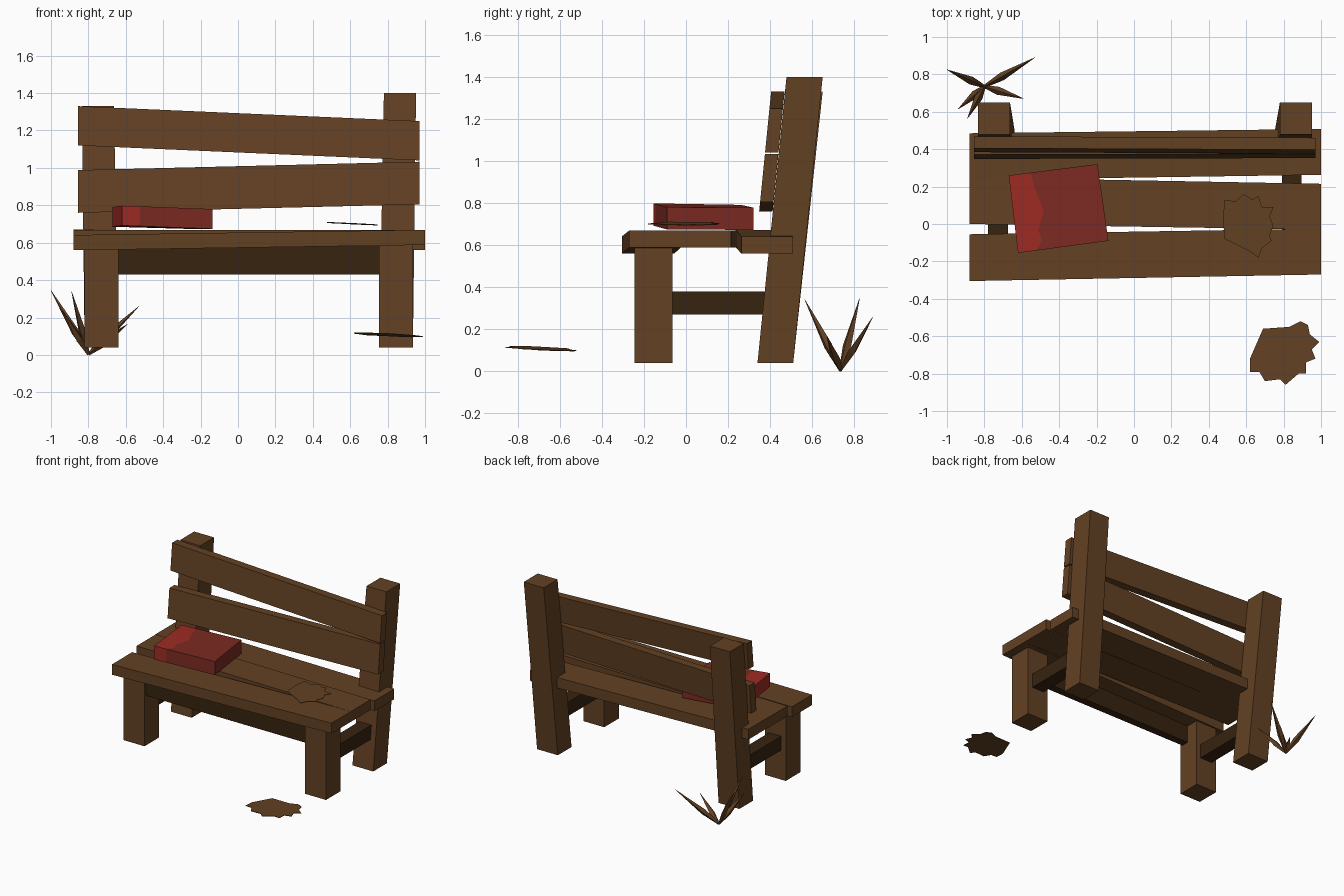
import bpy, bmesh
from mathutils import Vector

cube = bpy.data.objects.get("Cube")
if cube:
    bpy.data.objects.remove(cube, do_unlink=True)


def material(name, rgb):
    mat = bpy.data.materials.new(name)
    mat.use_nodes = True
    color = (*rgb, 1)
    mat.diffuse_color = color
    mat.node_tree.nodes["Principled BSDF"].inputs["Base Color"].default_value = color
    return mat


wood = material("brown wood", (0.125, 0.053, 0.017))
dark_wood = material("dark brown wood", (0.038, 0.017, 0.005))
red = material("dark red cloth", (0.205, 0.023, 0.016))
bright_red = material("bright red cloth", (0.34, 0.024, 0.017))


def loft(name, rings, mat, split=None):
    """Join matching rings of points into a closed solid; split cuts both caps."""
    bm = bmesh.new()
    loops = [[bm.verts.new(p) for p in ring] for ring in rings]
    n = len(loops[0])
    for a, b in zip(loops, loops[1:]):
        for i in range(n):
            j = (i + 1) % n
            bm.faces.new((a[i], a[j], b[j], b[i]))
    for cap in (loops[0], loops[-1]):
        bm.faces.new(cap)
        if split:
            bmesh.ops.connect_verts(bm, verts=[cap[i] for i in split])
    bmesh.ops.recalc_face_normals(bm, faces=bm.faces)
    mesh = bpy.data.meshes.new(name)
    bm.to_mesh(mesh)
    bm.free()
    mesh.materials.append(mat)
    obj = bpy.data.objects.new(name, mesh)
    bpy.context.collection.objects.link(obj)
    return obj


def level_ring(z, x, y, width, depth):
    """Horizontal rectangle starting at its left front corner."""
    return [(x, y, z), (x + width, y, z), (x + width, y + depth, z), (x, y + depth, z)]


def end_ring(x, y, z, depth, height, lean=0):
    """Upright rectangle across x, leaning back by lean over its height."""
    return [(x, y, z), (x, y + depth, z),
            (x, y + depth + lean, z + height), (x, y + lean, z + height)]


# Legs and leaning back posts
LEG = 0.18
for side, x, top_x, top_z in (("right", -0.82, -0.835, 1.33), ("left", 0.755, 0.78, 1.4)):
    loft(side + "_front_leg", [level_ring(0.04, x, -0.245, LEG, LEG),
                               level_ring(0.6, x, -0.245, LEG, LEG)], wood)
    loft(side + "_back_post", [level_ring(0.04, x, 0.34, LEG, 0.17),
                               level_ring(top_z, top_x, 0.478, 0.172, 0.172)], wood)

# Dark rails under the seat
for side, x in (("right", -0.78), ("left", 0.79)):
    loft(side + "_side_rail", [level_ring(z, x, -0.1, 0.105, 0.5) for z in (0.27, 0.38)], dark_wood)
loft("front_apron", [end_ring(x, -0.225, 0.43, 0.06, 0.15) for x in (-0.7, 0.8)], dark_wood)

# Crooked seat planks: name, (y, z) at each end
for name, a, b in (("front", (-0.305, 0.56), (-0.27, 0.588)),
                   ("middle", (0.0, 0.588), (-0.03, 0.588)),
                   ("back", (0.235, 0.59), (0.263, 0.56))):
    loft(name + "_seat_plank", [end_ring(-0.88, *a, 0.25, 0.081),
                                end_ring(1.0, *b, 0.245, 0.081)], wood)

# Crooked back slats resting on the posts: height at each end
for name, za, zb, height in (("upper", 1.12, 1.04, 0.21), ("lower", 0.76, 0.805, 0.228)):
    loft(name + "_back_slat", [end_ring(x, 0.272 + 0.1 * z, z, 0.064, height, 0.1 * height)
                               for x, z in ((-0.855, za), (0.97, zb))], wood)

# Cushion with a bright worn band on one side
back_left, back_right = Vector((-0.67, 0.26, 0.685)), Vector((-0.195, 0.32, 0.672))
front_left, front_right = Vector((-0.62, -0.155, 0.692)), Vector((-0.137, -0.09, 0.674))
up = Vector((0, 0, 0.106))
rings = []
for v, band in ((0, 0.24), (0.3, 0.29), (0.5, 0.34), (0.75, 0.25), (0.88, 0.28), (1, 0.2)):
    left, right = back_left.lerp(front_left, v), back_right.lerp(front_right, v)
    low = [left, left.lerp(right, band), right]
    rings.append([p + up for p in low] + low[::-1])
cushion = loft("cushion", rings, red, split=(1, 4))
cushion.data.materials.append(bright_red)
for face in cushion.data.polygons:
    if any(i % 6 in (0, 5) for i in face.vertices):
        face.material_index = 1

# Jagged leaves: outline in hundredths around a centre, on a gentle tilt
GROUND = ((-18, -9), (-18, -2), (-11, 14), (3, 15), (9, 18), (13, 16), (14, 11), (19, 7),
          (15, 3), (17, -2), (12, -4), (12, -10), (8, -10), (1, -16), (-2, -13),
          (-10, -14), (-13, -9))
SEAT = ((-12, 13), (-6, 12), (-2, 16), (3, 13), (6, 15), (8, 9), (14, 9), (12, 4), (14, -1),
        (12, -6), (13, -9), (8, -13), (6, -18), (2, -15), (-12, -8), (-13, 3))
for name, points, cx, cy, cz, sx, sy in (("ground_leaf", GROUND, 0.8, -0.7, 0.108, 0.04, 0.04),
                                         ("seat_leaf", SEAT, 0.605, 0, 0.702, 0.05, 0.01)):
    outline = [(x / 100, y / 100) for x, y in points]
    loft(name, [[(cx + x, cy + y, cz + dz - sx * x - sy * y) for x, y in outline]
                for dz in (-0.002, 0.002)], wood)

# Grass tuft: spiky four-sided blades
root = Vector((-0.8, 0.735, 0.004))
for i, tip in enumerate(((-1.0, 0.825, 0.345), (-0.53, 0.89, 0.26), (-0.59, 0.67, 0.165),
                         (-0.89, 0.565, 0.34), (-0.94, 0.615, 0.24))):
    axis = Vector(tip) - root
    side = axis.cross((0, 0, 1)).normalized()
    other = axis.cross(side).normalized()
    cross = [side, other, -side, -other]
    loft(f"grass_blade_{i + 1}", [[root + axis * t + d * r for d in cross]
                                  for t, r in ((0, 0.008), (0.35, 0.022), (1, 0.001))], wood)
